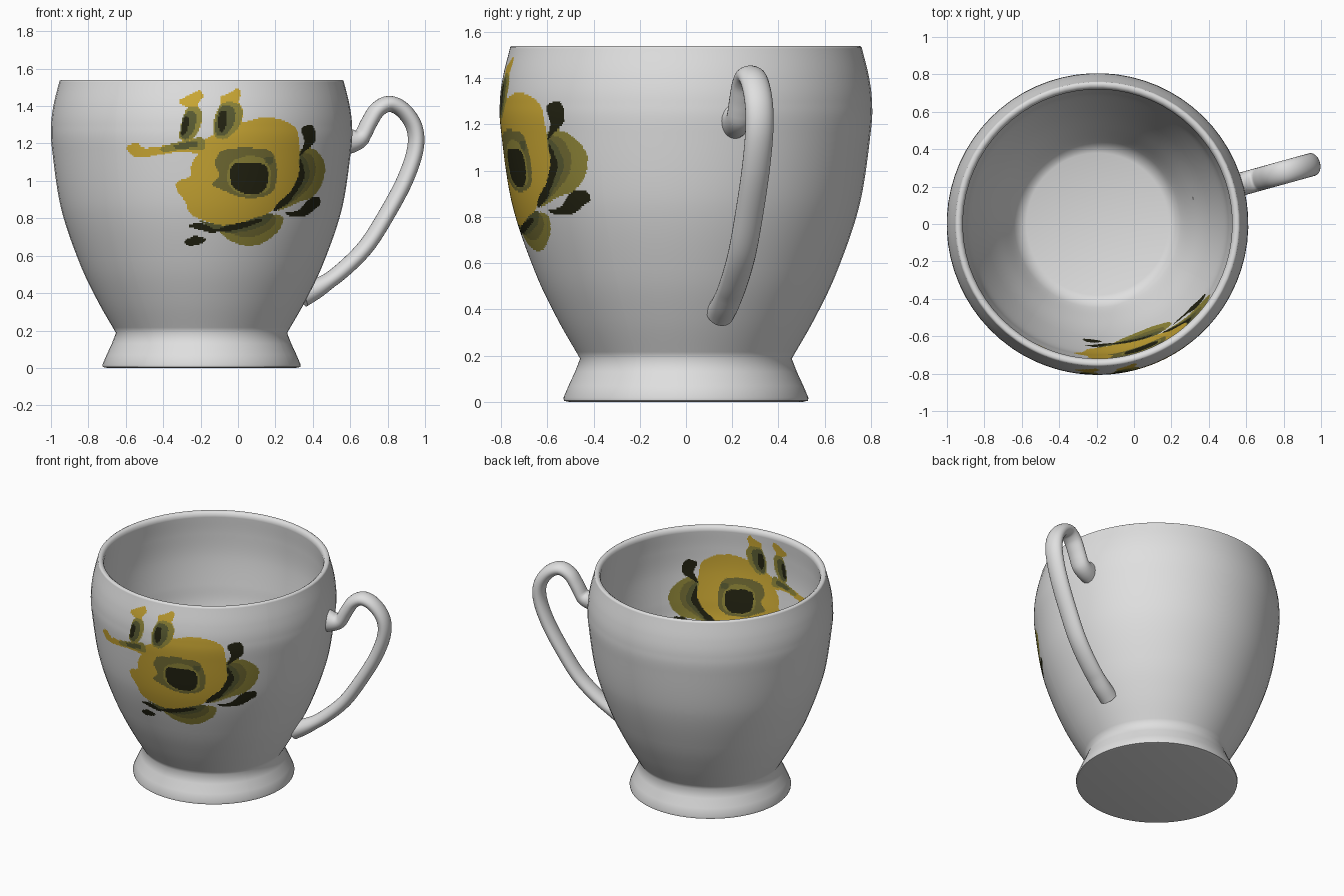
import bpy, bmesh, math
from mathutils import Vector

if "Cube" in bpy.data.objects:
    bpy.data.objects.remove(bpy.data.objects["Cube"])

CX = -0.195                       # axis of the cup
WALL = 0.07                       # wall thickness
HANDLE_ANGLE = math.radians(15.5)

COLOURS = {
    "white_glaze": (0.74, 0.74, 0.74),
    "golden_yellow": (0.61, 0.40, 0.035),
    "light_olive": (0.29, 0.25, 0.042),
    "mid_olive": (0.18, 0.16, 0.036),
    "dark_olive": (0.105, 0.11, 0.034),
    "leaf_black": (0.017, 0.017, 0.006),
}
MATS = []
for name, rgb in COLOURS.items():
    m = bpy.data.materials.new(name)
    m.diffuse_color = (*rgb, 1)
    m.use_nodes = True
    m.node_tree.nodes["Principled BSDF"].inputs["Base Color"].default_value = m.diffuse_color
    MATS.append(m)
WHITE, YELLOW, LIGHT, MID, DARK, BLACK = range(6)


def spline(pts, step):
    """Catmull-Rom through 2D points; step(z) is the spacing."""
    p = [Vector(q) for q in pts]
    p = [2 * p[0] - p[1]] + p + [2 * p[-1] - p[-2]]
    out = []
    for a, b, c, d in zip(p, p[1:], p[2:], p[3:]):
        n = max(1, math.ceil((c - b).length / step(max(b.y, c.y))))
        for i in range(n):
            t = i / n
            out.append(0.5 * (2 * b + (c - a) * t + (2 * a - 5 * b + 4 * c - d) * t * t
                              + (3 * b - a - 3 * c + d) * t ** 3))
    return out + [p[-2]]


def finish(bm, name, angle):
    bmesh.ops.recalc_face_normals(bm, faces=bm.faces)
    me = bpy.data.meshes.new(name)
    bm.to_mesh(me)
    bm.free()
    ob = bpy.data.objects.new(name, me)
    bpy.context.collection.objects.link(ob)
    for m in MATS:
        me.materials.append(m)
    bpy.ops.object.select_all(action='DESELECT')
    ob.select_set(True)
    bpy.context.view_layer.objects.active = ob
    bpy.ops.object.shade_smooth_by_angle(angle=math.radians(angle))
    return ob


def skin(bm, rings):
    """Join closed rings with quads and cap both ends."""
    n = len(rings[0])
    rows = []
    for r, s in zip(rings, rings[1:]):
        rows.append([bm.faces.new((r[i], r[(i + 1) % n], s[(i + 1) % n], s[i]))
                     for i in range(n)])
    bm.faces.new(rings[0])
    bm.faces.new(rings[-1])
    return rows


# painted flower: outlines in hundredths of a unit, seen from the front (x, z)
shapes = []


def paint(colour, *pts):
    for _ in range(2):            # round the corners
        pts = [(a[0] * k + b[0] * (1 - k), a[1] * k + b[1] * (1 - k))
               for a, b in zip(pts, pts[1:] + pts[:1]) for k in (0.8, 0.2)]
    xs, zs = zip(*pts)
    shapes.append((colour, pts, min(xs), max(xs), min(zs), max(zs)))


def inside(x, z, pts):
    hit = False
    for (ax, az), (bx, bz) in zip(pts, pts[1:] + pts[:1]):
        if (az > z) != (bz > z) and x < ax + (z - az) * (bx - ax) / (bz - az):
            hit = not hit
    return hit


def colour_at(x, z):
    for c, pts, x0, x1, z0, z1 in reversed(shapes):
        if x0 < x < x1 and z0 < z < z1 and inside(x, z, pts):
            return c
    return WHITE


# bloom
paint(YELLOW, (-25, 110), (-19, 117), (-19, 122), (-12, 125), (1, 131), (13, 134), (24, 133),
      (32, 128), (33, 117), (34, 105), (29, 94), (20, 85), (7, 77), (-7, 75), (-19, 79),
      (-26, 82), (-28, 89), (-33, 95), (-33, 100), (-25, 102))
# left sprig
paint(YELLOW, (-61, 118), (-54, 121), (-51, 117), (-39, 119), (-30, 121), (-19, 123),
      (-19, 114), (-29, 116), (-42, 114), (-55, 112))
paint(LIGHT, (-42, 118), (-28, 122), (-18, 124), (-17, 116), (-28, 117), (-41, 115))
paint(DARK, (-35, 119), (-22, 122), (-21, 118), (-33, 117))
# two upper sprigs
paint(YELLOW, (-32, 143), (-26, 146), (-20, 149), (-18, 145), (-22, 141), (-19, 136),
      (-20, 128), (-25, 121), (-31, 121), (-30, 132), (-26, 139), (-31, 141))
paint(LIGHT, (-27, 140), (-20, 139), (-19, 134), (-21, 126), (-26, 121), (-32, 122), (-30, 133))
paint(DARK, (-26, 138), (-22, 136), (-23, 128), (-27, 122), (-31, 123), (-30, 134))
paint(BLACK, (-29, 135), (-26, 134), (-27, 126), (-31, 123))
paint(YELLOW, (-10, 145), (-4, 147), (0, 150), (2, 147), (0, 142), (3, 138), (2, 130),
      (-6, 122), (-13, 124), (-13, 134), (-9, 141))
paint(LIGHT, (-9, 142), (0, 142), (3, 137), (1, 129), (-6, 122), (-13, 123), (-13, 134))
paint(DARK, (-9, 141), (-1, 139), (-2, 130), (-7, 124), (-12, 124), (-12, 133))
paint(BLACK, (-10, 137), (-6, 138), (-6, 130), (-9, 125), (-11, 130))
# flower centre
paint(MID, (-13, 109), (-10, 116), (1, 118), (18, 117), (21, 108), (20, 95), (13, 91),
      (1, 91), (-8, 95), (-15, 98), (-9, 103))
paint(LIGHT, (-5, 110), (6, 114), (14, 112), (18, 105), (17, 94), (2, 92), (-6, 98))
paint(DARK, (14, 113), (19, 113), (19, 109), (15, 109))
paint(BLACK, (-4, 109), (3, 110), (16, 109), (16, 98), (12, 93), (3, 93), (-4, 97))
# right petal and leaves
paint(LIGHT, (32, 117), (40, 118), (45, 113), (47, 107), (45, 98), (40, 91), (33, 89),
      (25, 85), (20, 84), (28, 92), (33, 102))
paint(MID, (33, 116), (40, 114), (42, 106), (39, 97), (30, 89), (20, 84), (28, 93), (33, 103))
paint(DARK, (33, 115), (37, 111), (39, 103), (35, 96), (28, 88), (20, 84), (28, 93), (33, 103))
paint(BLACK, (33, 113), (35, 108), (36, 102), (32, 95), (26, 87), (18, 83), (21, 88),
      (29, 95), (33, 104))
paint(BLACK, (33, 128), (39, 131), (42, 126), (41, 120), (37, 117), (32, 112), (36, 121))
paint(BLACK, (24, 83), (33, 84), (38, 91), (44, 92), (44, 87), (40, 84), (36, 81), (28, 81))
# lower petal and leaves
paint(LIGHT, (-12, 75), (2, 76), (20, 83), (25, 80), (22, 73), (13, 66), (4, 65), (-5, 68))
paint(MID, (-12, 76), (2, 76), (20, 83), (20, 76), (10, 70), (0, 70))
paint(DARK, (-24, 80), (-6, 75), (20, 84), (16, 77), (5, 73), (-8, 72))
paint(BLACK, (-16, 73), (-3, 73), (13, 78), (13, 80), (-2, 77))
paint(BLACK, (-29, 68), (-23, 71), (-16, 69), (-20, 66), (-27, 65))
paint(BLACK, (-28, 76), (-20, 78), (-10, 73), (-14, 72), (-21, 74))

# cup: turned profile (radius, z), finely divided where the flower is
fine = lambda z: 0.0075 if z > 0.65 else 0.04
foot = [Vector(p) for p in ((0.505, 0), (0.528, 0.005), (0.53, 0.018), (0.508, 0.07),
                            (0.48, 0.13))]
outer = spline([(0.458, 0.187), (0.559, 0.364), (0.655, 0.567), (0.752, 0.855),
                (0.800, 1.17), (0.805, 1.30), (0.791, 1.41), (0.76, 1.535)], fine)
rim = [Vector((0.752, 1.54)), Vector((0.738, 1.539)), Vector((0.726, 1.53))]
inner = spline([(0.72, 1.51), (0.728, 1.38), (0.728, 1.22), (0.706, 1.02), (0.68, 0.855),
                (0.59, 0.58), (0.50, 0.38), (0.43, 0.25), (0.38, 0.22)], fine)
profile = foot + outer + rim + inner
first_inner = len(foot) + len(outer) + len(rim)
angles = [-35 + 0.55 * i for i in range(177)] + [62 + 5.26 * i for i in range(50)]
angles = [math.radians(a) for a in angles]   # measured from the front

bm = bmesh.new()
rings = [[bm.verts.new((CX + r * math.sin(a), -r * math.cos(a), z)) for a in angles]
         for r, z in profile]
for k, row in enumerate(skin(bm, rings)):
    for f in row:
        c = f.calc_center_median()
        if c.y < 0 and 0.6 < c.z < 1.51:
            r = math.hypot(c.x - CX, c.y)
            scale = (r + WALL) / r if k >= first_inner else 1   # same flower inside
            f.material_index = colour_at(100 * (CX + (c.x - CX) * scale), 100 * c.z)
finish(bm, "cup", 60)

# handle: oval section swept along a curve; (front-view x, z)
path = spline([(0.57, 1.215), (0.615, 1.215), (0.66, 1.235), (0.70, 1.31), (0.745, 1.38),
               (0.81, 1.412), (0.885, 1.375), (0.943, 1.285), (0.948, 1.17), (0.895, 1.01),
               (0.80, 0.83), (0.685, 0.65), (0.55, 0.515), (0.43, 0.43), (0.34, 0.385)],
              lambda z: 0.02)
radial = Vector((math.cos(HANDLE_ANGLE), math.sin(HANDLE_ANGLE), 0))
side = Vector((-radial.y, radial.x, 0))
up = Vector((0, 0, 1))
bm = bmesh.new()
rings = []
last = len(path) - 1
for i, p in enumerate(path):
    t = (path[min(i + 1, last)] - path[max(i - 1, 0)]).normalized()
    normal = radial * -t.y + up * t.x
    centre = Vector((CX, 0, 0)) + radial * ((p.x - CX) / radial.x) + up * p.y
    flare = max(0, 1 - i / 7) * 0.035 + max(0, 1 - (last - i) / 10) * 0.02
    rings.append([bm.verts.new(centre + normal * (0.043 + flare) * math.cos(a)
                               + side * 0.062 * math.sin(a))
                  for a in (math.tau * k / 24 for k in range(24))])
skin(bm, rings)
finish(bm, "handle", 60)
